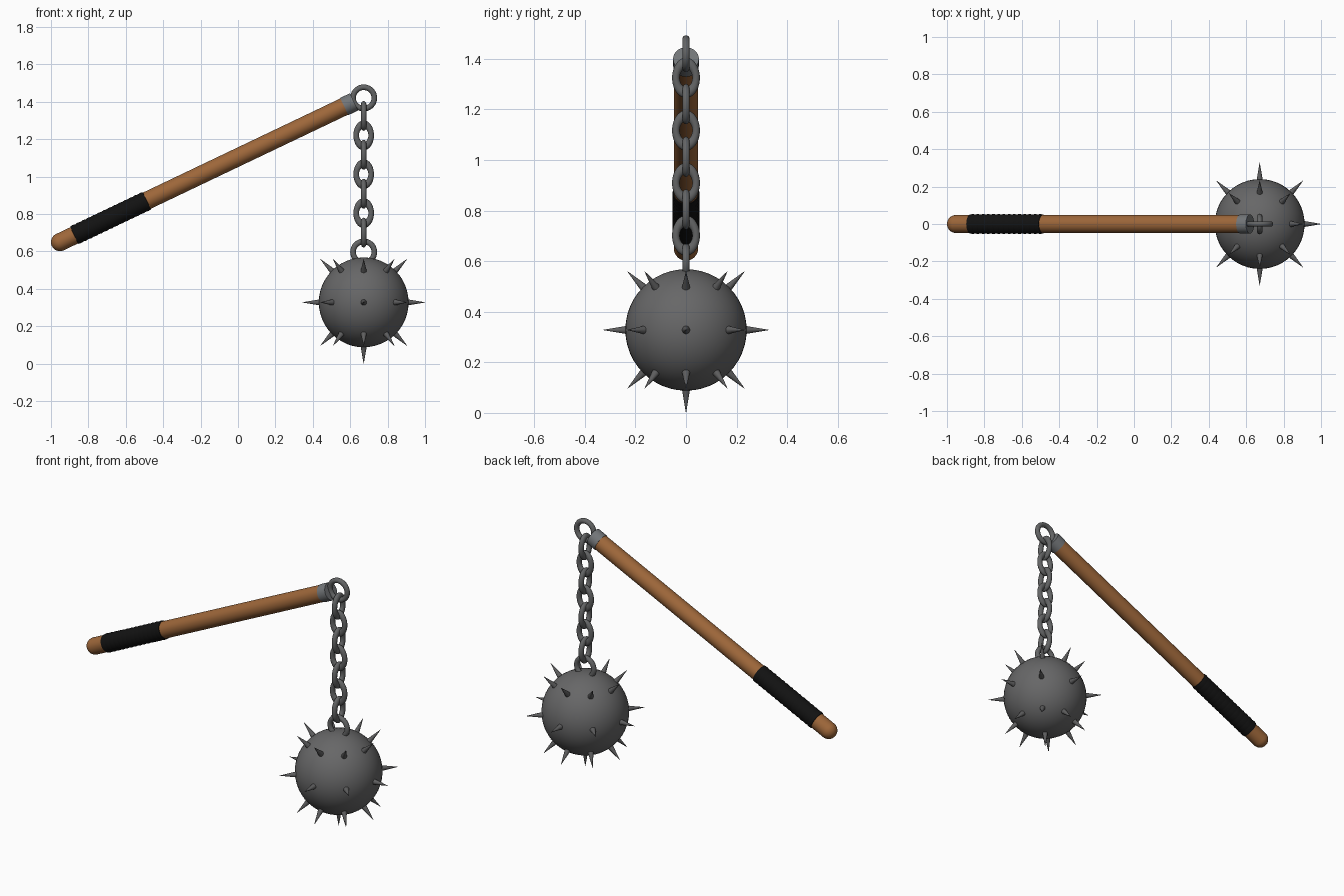
import bpy, bmesh, math
from mathutils import Matrix, Vector

if "Cube" in bpy.data.objects:
    bpy.data.objects.remove(bpy.data.objects["Cube"])


def material(name, rgb):
    m = bpy.data.materials.new(name)
    m.diffuse_color = (*rgb, 1)
    m.use_nodes = True
    m.node_tree.nodes["Principled BSDF"].inputs["Base Color"].default_value = m.diffuse_color
    return m


WOOD = material("brown wood", (0.34, 0.135, 0.042))
LEATHER = material("black leather", (0.006, 0.006, 0.006))
STEEL = material("collar steel", (0.17, 0.18, 0.19))
IRON = material("chain iron", (0.125, 0.128, 0.13))
BALL = material("ball iron", (0.135, 0.135, 0.137))
SPIKE = material("spike iron", (0.11, 0.11, 0.112))

TILT = math.radians(25.5)
BASE = Vector((-0.952, 0, 0.65))          # centre of the rounded butt
ALONG = Matrix.Translation(BASE) @ Matrix.Rotation(math.pi / 2 - TILT, 4, 'Y')
CX, BALL_Z, BALL_R, TIP_R = 0.672, 0.328, 0.24, 0.328


def finish(obj, name, mat, angle=40):
    obj.name = name
    obj.data.materials.append(mat)
    bpy.ops.object.select_all(action='DESELECT')
    obj.select_set(True)
    bpy.context.view_layer.objects.active = obj
    bpy.ops.object.shade_smooth_by_angle(angle=math.radians(angle))
    return obj


def lathe(name, profile, mat, matrix, n=32):
    """Revolve (radius, height) points around local z, closing both ends."""
    bm = bmesh.new()
    rings = [[bm.verts.new((r * math.cos(2 * math.pi * i / n), r * math.sin(2 * math.pi * i / n), h))
              for i in range(n)] for r, h in profile]
    for a, b in zip(rings, rings[1:]):
        for i in range(n):
            j = (i + 1) % n
            bm.faces.new((a[i], a[j], b[j], b[i]))
    bm.faces.new(rings[0][::-1])
    bm.faces.new(rings[-1])
    mesh = bpy.data.meshes.new(name)
    bm.to_mesh(mesh)
    bm.free()
    obj = bpy.data.objects.new(name, mesh)
    bpy.context.collection.objects.link(obj)
    obj.matrix_world = matrix
    return finish(obj, name, mat)


def ring(name, z, major, minor, stretch=1.0, sideways=False):
    """Upright ring; sideways turns it into the YZ plane."""
    bpy.ops.mesh.primitive_torus_add(major_radius=major, minor_radius=minor,
                                     major_segments=40, minor_segments=14)
    obj = bpy.context.object
    m = Matrix.Rotation(math.pi / 2, 4, 'X')
    if sideways:
        m = Matrix.Rotation(math.pi / 2, 4, 'Z') @ m
    obj.data.transform(Matrix.Diagonal((1, 1, stretch, 1)) @ m)
    obj.location = (CX, 0, z)
    return finish(obj, name, IRON, 60)


# wooden handle with a rounded butt
R = 0.048
butt = [(max(R * math.sin(a), 0.001), -R * math.cos(a))
        for a in [math.pi / 2 * i / 8 for i in range(9)]]
lathe("handle", butt + [(R, 1.70)], WOOD, ALONG)

# wrapped grip with shallow ridges
S0, S1, WRAPS = 0.084, 0.515, 14
step = (S1 - S0) / WRAPS
grip = [(0.047, S0)]
for i in range(WRAPS):
    grip += [(0.051, S0 + step * (i + 0.04)), (0.0535, S0 + step * (i + 0.5)),
             (0.051, S0 + step * (i + 0.96))]
lathe("grip_wrap", grip + [(0.047, S1)], LEATHER, ALONG)

# steel collar on the handle end
lathe("collar", [(0.047, 1.684), (0.051, 1.684), (0.051, 1.742), (0.001, 1.742)], STEEL, ALONG)

# chain: end rings and alternating oval links
ring("handle_ring", 1.421, 0.057, 0.015)
for i in range(7):
    ring(f"chain_link_{i + 1}", 1.325 - 0.104 * i, 0.040, 0.015, 1.45, i % 2 == 0)
ring("ball_ring", 0.597, 0.057, 0.015)

# ball
bpy.ops.mesh.primitive_uv_sphere_add(segments=48, ring_count=24, radius=BALL_R,
                                     location=(CX, 0, BALL_Z))
finish(bpy.context.object, "ball", BALL)

# spikes: three rows of eight and one at the bottom
directions = [Vector((0, 0, -1))]
for elevation in (-45, 0, 45):
    e = math.radians(elevation)
    for k in range(8):
        a = k * math.pi / 4
        directions.append(Vector((math.cos(e) * math.cos(a), math.cos(e) * math.sin(a), math.sin(e))))
for i, d in enumerate(directions):
    m = Matrix.Translation(Vector((CX, 0, BALL_Z)) + d * 0.22) @ d.to_track_quat('Z', 'Y').to_matrix().to_4x4()
    lathe(f"spike_{i + 1}", [(0.019, 0), (0.0005, TIP_R - 0.22)], SPIKE, m, 14)
